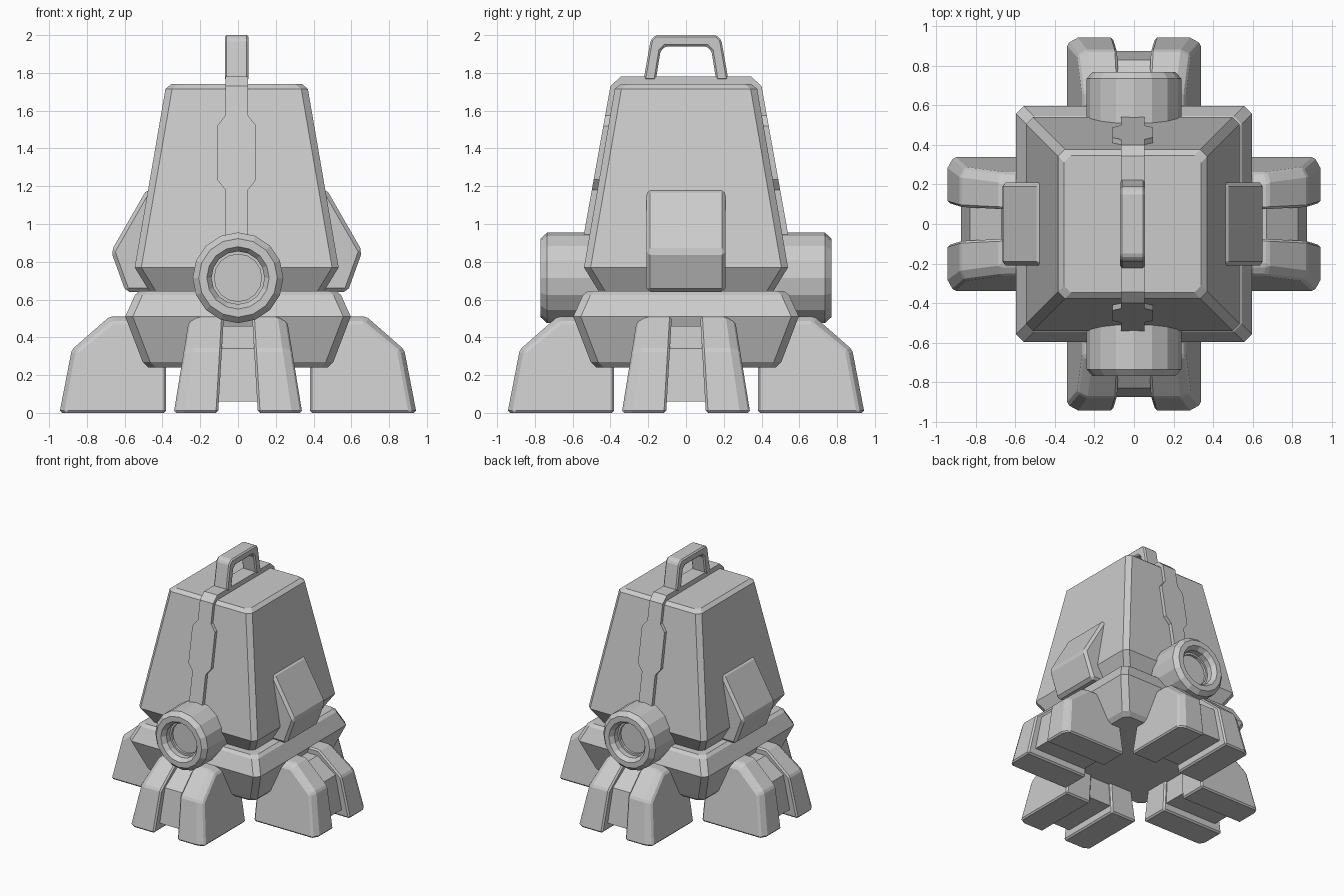
import bpy, bmesh
from math import pi, sin, cos
from mathutils import Matrix

if "Cube" in bpy.data.objects:
    bpy.data.objects.remove(bpy.data.objects["Cube"])

SHIFT = -0.007  # upper body sits a hair left of centre


def loft(name, rings, turn=0.0, bevel=0.0, dx=0.0):
    """Skin a list of equal-length point rings and cap both ends."""
    bm = bmesh.new()
    loops = [[bm.verts.new(p) for p in ring] for ring in rings]
    n = len(loops[0])
    for a, b in zip(loops, loops[1:]):
        for i in range(n):
            j = (i + 1) % n
            bm.faces.new((a[i], a[j], b[j], b[i]))
    bm.faces.new(loops[0][::-1])
    bm.faces.new(loops[-1])
    bm.transform(Matrix.Translation((dx, 0, 0)) @ Matrix.Rotation(turn, 4, 'Z'))
    bmesh.ops.recalc_face_normals(bm, faces=bm.faces)
    mesh = bpy.data.meshes.new(name)
    bm.to_mesh(mesh)
    bm.free()
    ob = bpy.data.objects.new(name, mesh)
    bpy.context.collection.objects.link(ob)
    if bevel:
        m = ob.modifiers.new("bevel", 'BEVEL')
        m.width, m.segments, m.limit_method = bevel, 1, 'ANGLE'
    return ob


def square(z, h, c):
    """Square ring with cut corners."""
    k = h - c
    return [(x, y, z) for x, y in ((h, -k), (h, k), (k, h), (-k, h),
                                   (-h, k), (-h, -k), (-k, -h), (k, -h))]


# Main tapered body and the wider base under it
loft("body", [square(z, h, 0.035) for z, h in
              ((0.64, 0.46), (0.77, 0.54), (1.715, 0.377), (1.74, 0.347))], dx=SHIFT)
loft("base", [square(z, h, 0.04) for z, h in
              ((0.24, 0.475), (0.27, 0.505), (0.51, 0.597), (0.625, 0.545), (0.645, 0.52))])

# Raised strap running up the front and back, with a wide middle panel
half = [(0.06, 0.85), (0.06, 1.18), (0.103, 1.235), (0.103, 1.52), (0.06, 1.575), (0.06, 1.73)]
outline = half + [(-x, z) for x, z in reversed(half)]
strap_y = lambda z: 0.54 - (z - 0.95) * (0.14 / 0.78)
loft("strap", [[(x, s * strap_y(z), z) for x, z in outline] for s in (-1, 1)], dx=SHIFT)
cap = [(-0.40, 1.73), (-0.345, 1.78), (0.345, 1.78), (0.40, 1.73)]
loft("strap_top", [[(x, y, z) for y, z in cap] for x in (-0.06, 0.06)], dx=SHIFT)

# Carrying handle
arch = [(0.225, 1.76), (0.187, 1.975), (0.16, 2.0)]
inner = [(0.11, 1.94), (0.135, 1.915), (0.16, 1.76)]
mirror = lambda pts: [(-y, z) for y, z in reversed(pts)]
loop = arch + mirror(arch) + mirror(inner) + inner
loft("handle", [[(x, y, z) for y, z in loop] for x in (-0.063, 0.063)],
     bevel=0.01, dx=SHIFT)

# Pads on the left and right flanks
pad = [(0.40, 1.185), (0.475, 1.185), (0.665, 0.855), (0.587, 0.64), (0.40, 0.64)]
for side, turn in (("right", 0), ("left", pi)):
    loft(side + "_pad", [[(x, y, z) for x, z in pad] for y in (-0.21, 0.21)],
         turn, bevel=0.02, dx=SHIFT)

# Round lenses at the front and back: (radius, distance) profile swept round
lens = [(0.24, 0.40), (0.24, 0.735), (0.208, 0.77), (0.165, 0.77), (0.14, 0.735),
        (0.14, 0.69), (0.125, 0.69), (0.125, 0.67)]
for side, turn in (("front", 0), ("back", pi)):
    loft(side + "_lens", [[(r * cos(i * pi / 8), -d, 0.715 + r * sin(i * pi / 8))
                           for i in range(16)] for r, d in lens], turn)

# Four feet, each two flared toes joined by a recessed web
toe = [(0.38, 0), (0.945, 0), (0.88, 0.335), (0.68, 0.51), (0.38, 0.51)]
toe_cut = [(0.38, 0), (0.915, 0), (0.855, 0.325), (0.665, 0.48), (0.38, 0.48)]
web = [(0.40, 0.06), (0.875, 0.06), (0.83, 0.34), (0.67, 0.46), (0.40, 0.46)]
for k, side in enumerate(("right", "back", "left", "front")):
    turn = k * pi / 2
    for s, tag in ((1, "a"), (-1, "b")):
        rings = [[(r, s * (low + (high - low) * z / 0.51), z) for r, z in prof]
                 for prof, low, high in ((toe, 0.105, 0.075), (toe, 0.285, 0.21),
                                         (toe_cut, 0.34, 0.257))]
        loft(f"{side}_toe_{tag}", rings, turn, bevel=0.012)
    loft(side + "_foot_web", [[(r, t, z) for r, z in web] for t in (-0.12, 0.12)], turn)
